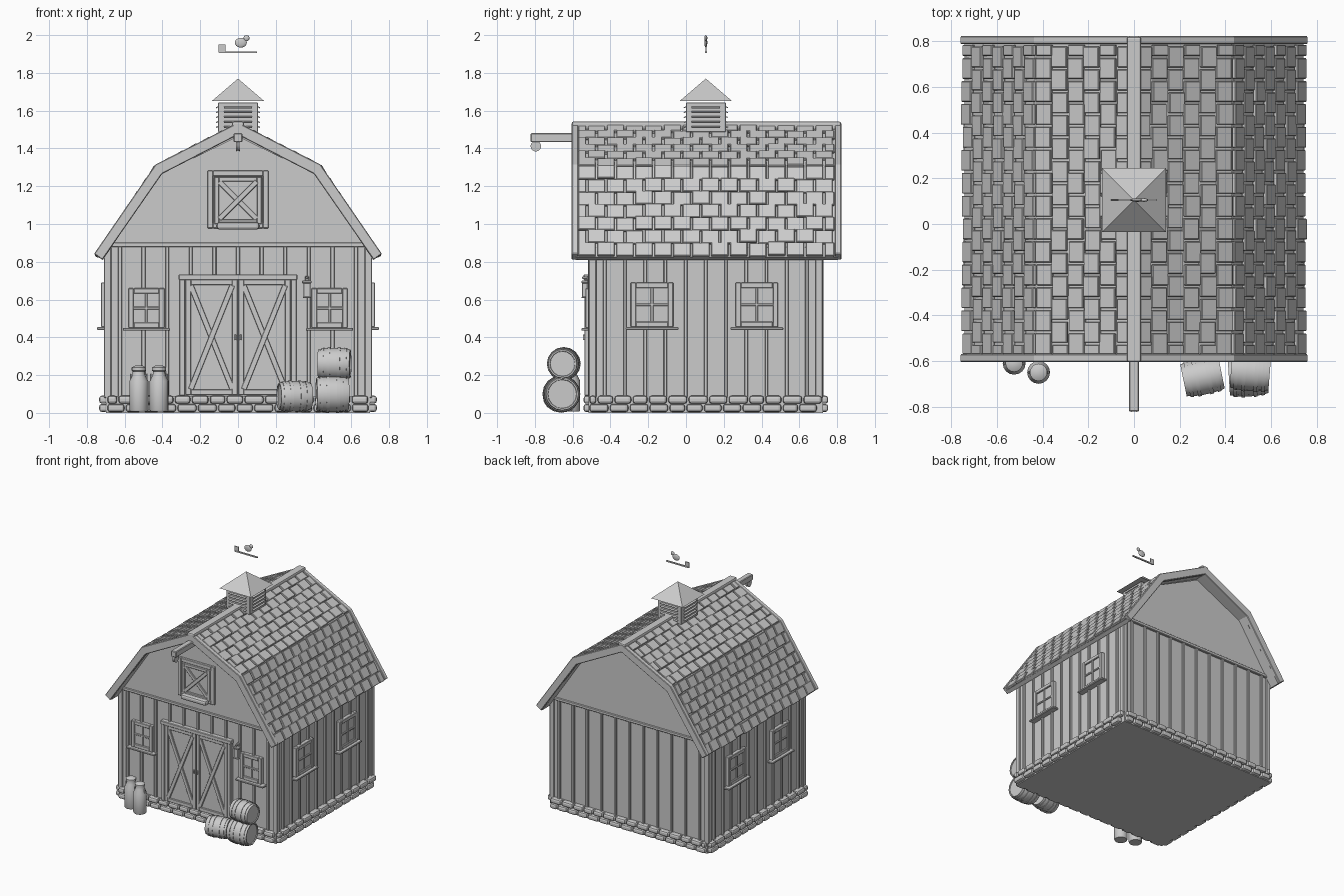
import bpy, bmesh, random
from math import pi, atan2, hypot, sin, cos
from mathutils import Matrix, Vector

if "Cube" in bpy.data.objects:
    bpy.data.objects.remove(bpy.data.objects["Cube"])

random.seed(4)
T = Matrix.Translation
R = Matrix.Rotation
I = Matrix.Identity(4)


def box(bm, c, s, rot=I):
    m = T(Vector(c)) @ rot @ Matrix.Diagonal((*s, 1))
    bmesh.ops.create_cube(bm, size=1, matrix=m)


def done(name, bm, bevel=0, segs=1, matrix=I, smooth=False):
    bmesh.ops.recalc_face_normals(bm, faces=bm.faces)
    me = bpy.data.meshes.new(name)
    bm.to_mesh(me)
    bm.free()
    ob = bpy.data.objects.new(name, me)
    bpy.context.collection.objects.link(ob)
    ob.matrix_world = matrix
    if bevel:
        b = ob.modifiers.new("bevel", 'BEVEL')
        b.width, b.segments = bevel, segs
    if smooth:
        bpy.ops.object.select_all(action='DESELECT')
        ob.select_set(True)
        bpy.context.view_layer.objects.active = ob
        bpy.ops.object.shade_smooth_by_angle(angle=0.6)
    return ob


def boxes(name, items, bevel=0.004, matrix=I, segs=1):
    bm = bmesh.new()
    for it in items:
        box(bm, *it)
    return done(name, bm, bevel, segs, matrix)


def prism(name, half, y0, y1, inner=None, bevel=0):
    """Extrude a mirrored x,z half profile along y; an inner profile makes a shell."""
    full = lambda h: h + [(-x, z) for x, z in reversed(h) if x > 0]
    loop = full(half) + (full(inner)[::-1] if inner else [])
    bm = bmesh.new()
    f = bm.faces.new([bm.verts.new((x, y0, z)) for x, z in loop])
    ext = bmesh.ops.extrude_face_region(bm, geom=[f], use_keep_orig=True)
    bmesh.ops.translate(bm, vec=(0, y1 - y0, 0),
                        verts=[g for g in ext['geom'] if isinstance(g, bmesh.types.BMVert)])
    return done(name, bm, bevel)


def lathe(name, prof, matrix, segs=16):
    bm = bmesh.new()
    vs = [bm.verts.new((r, 0, z)) for r, z in prof]
    es = [bm.edges.new(p) for p in zip(vs, vs[1:])]
    bmesh.ops.spin(bm, geom=vs + es, axis=(0, 0, 1), cent=(0, 0, 0), angle=2 * pi, steps=segs)
    bmesh.ops.remove_doubles(bm, verts=bm.verts, dist=1e-4)
    return done(name, bm, matrix=matrix, smooth=True)


def cross(x, z, w, h, y, t=0.028):
    """Two diagonal braces in an x-z rectangle."""
    a, l = atan2(h, w), hypot(w, h)
    return [((x, y - 0.003 * (s > 0), z), (l, 0.014, t), R(-s * a, 4, 'Y')) for s in (1, -1)]


def frame(x, z, w, h, y, t=0.025, d=0.02):
    return [((x + s * (w - t) / 2, y, z), (t, d, h)) for s in (1, -1)] + \
           [((x, y, z + s * (h - t) / 2), (w - 2 * t, d, t)) for s in (1, -1)]


# Barn body
Y0, Y1 = -0.505, 0.715
prism("barn_walls", [(0.695, 0.08), (0.695, 0.86), (0.415, 1.27), (0, 1.475)], Y0, Y1)
for nm, y in (("front", Y0 - 0.006), ("back", Y1 + 0.006)):
    prism(nm + "_gable_panel", [(0.69, 0.885), (0.41, 1.265), (0, 1.465)], y - 0.005, y + 0.005)
    boxes(nm + "_belt_board", [((0, y, 0.89), (1.38, 0.025, 0.025))])

# Battens and corner posts
bat = []
for i in range(11):
    x = -0.625 + i * 0.125
    lo = 0.08 if abs(x) > 0.32 else 0.72
    bat.append(((x, Y0 - 0.004, (lo + 0.88) / 2), (0.02, 0.02, 0.88 - lo)))
    bat.append(((x, Y1 + 0.004, 0.48), (0.02, 0.02, 0.8)))
for i in range(11):
    for s in (1, -1):
        bat.append(((s * 0.7, 0.105 + (i - 5) * 0.107, 0.48), (0.02, 0.018, 0.8)))
boxes("wall_battens", bat, 0.003)
boxes("corner_posts", [((s * 0.69, y, 0.48), (0.04, 0.04, 0.8)) for s in (1, -1) for y in (Y0 + 0.01, Y1 - 0.01)])

# Stone foundation
boxes("foundation_core", [((0, 0.105, 0.045), (1.4, 1.24, 0.09))], 0)
st = []
def stones(length, put, off):
    p = -length / 2 - off
    while p < length / 2:
        w = random.uniform(0.085, 0.11)
        a, b = max(p, -length / 2), min(p + w, length / 2)
        if b - a > 0.03:
            put((a + b) / 2, b - a - 0.008)
        p += w
for row, z in enumerate((0.026, 0.07)):
    o = row * 0.05
    for s in (1, -1):
        stones(1.39, lambda p, w: st.append(((p, 0.105 + s * 0.625, z), (w, 0.045, 0.042))), o)
        stones(1.24, lambda p, w: st.append(((s * 0.712, 0.105 + p, z), (0.046, w, 0.042))), o)
boxes("foundation_stones", st, 0.014, segs=2)

# Roof deck, barge boards and ridge
outer = [(0.742, 0.825), (0.425, 1.298), (0, 1.515)]
inner = [(0.715, 0.81), (0.405, 1.27), (0, 1.475)]
prism("roof_deck", outer, -0.585, 0.805, inner)
for nm, a in (("front", -0.605), ("back", 0.788)):
    prism(nm + "_barge_boards", [(0.762, 0.842), (0.437, 1.315), (0, 1.537)], a, a + 0.035,
          [(0.718, 0.81), (0.402, 1.265), (0, 1.472)], 0.004)
boxes("ridge_cap", [((0, 0.108, 1.52), (0.062, 1.426, 0.045))], 0.01, segs=2)

# Shingles on both slopes of both sides, laid in running bond
sh = []
for (x0, z0), (x1, z1), n in ((outer[0], outer[1], 7), (outer[1], outer[2], 6)):
    L, ang = hypot(x1 - x0, z1 - z0), atan2(z1 - z0, x0 - x1)
    nx, nz = sin(ang), cos(ang)
    for s in (1, -1):
        for r in range(n):
            t = (r + 0.5) / n
            for i in range(14):
                a = -0.575 + (i - 0.5 * (r % 2)) * 0.1005
                b = min(a + 0.1005, 0.79)
                a = max(a, -0.575)
                k, up = random.uniform(-0.005, 0.005), random.uniform(0.007, 0.012)
                cx, cz = x0 + (x1 - x0) * t + nx * up, z0 + (z1 - z0) * t + nz * up
                sh.append(((s * (cx + k * cos(ang)), (a + b) / 2, cz - k * sin(ang)),
                           (L / n - 0.002, b - a - 0.01, 0.018), R(s * (ang + 0.06), 4, 'Y')))
boxes("roof_shingles", sh, 0.003)

# Main double door
boxes("main_door_frame", [((s * 0.295, -0.52, 0.41), (0.03, 0.035, 0.64)) for s in (1, -1)]
      + [((0, -0.522, 0.718), (0.63, 0.04, 0.03))])
for s, nm in ((-1, "left"), (1, "right")):
    x = s * 0.14
    boxes(nm + "_main_door", [((x, -0.513, 0.4), (0.276, 0.02, 0.6))]
          + frame(x, 0.4, 0.275, 0.61, -0.528, 0.028, 0.016)
          + cross(x, 0.4, 0.22, 0.55, -0.528)
          + [((s * 0.014, -0.54, 0.4), (0.01, 0.012, 0.03))], 0.002)

# Loft door
boxes("loft_door", [((0, -0.518, 1.12), (0.26, 0.02, 0.26))]
      + frame(0, 1.13, 0.325, 0.305, -0.52, 0.03, 0.03)
      + frame(0, 1.125, 0.25, 0.25, -0.532, 0.025, 0.016)
      + cross(0, 1.125, 0.2, 0.2, -0.532), 0.003)
boxes("loft_sill", [((0, -0.55, 0.99), (0.225, 0.05, 0.04))], 0.014, segs=2)


# Windows, built facing -y and placed by matrix
def window(name, w, h, sill, m):
    boxes(name, [((0, -0.008, 0), (w - 0.02, 0.016, h - 0.02))]
          + frame(0, 0, w, h, -0.012, 0.028, 0.032)
          + [((0, -0.012, 0), (0.014, 0.024, h - 0.05)), ((0, -0.012, 0), (w - 0.05, 0.024, 0.014)),
             ((0, -0.024, -h / 2 - 0.008), (sill, 0.05, 0.014))], 0.003, m)

for s, nm in ((-1, "left"), (1, "right")):
    window("front_window_" + nm, 0.19, 0.21, 0.25, T((s * 0.485, Y0, 0.555)))
    for y, e in ((-0.18, "front"), (0.375, "rear")):
        window(f"{nm}_side_window_{e}", 0.225, 0.235, 0.28, T((s * 0.697, y, 0.572)) @ R(s * pi / 2, 4, 'Z'))

# Wall lantern
boxes("wall_lantern", [((0.365, -0.515, 0.68), (0.02, 0.02, 0.09)), ((0.365, -0.53, 0.715), (0.014, 0.04, 0.014)),
                       ((0.365, -0.535, 0.65), (0.036, 0.03, 0.075)), ((0.365, -0.535, 0.693), (0.05, 0.035, 0.014)),
                       ((0.365, -0.535, 0.612), (0.044, 0.035, 0.01))], 0.003)

# Hoist beam with pulley and hook
boxes("hoist_beam", [((0, -0.66, 1.457), (0.045, 0.325, 0.048))], 0.005)
lathe("hoist_pulley", [(0, -0.01), (0.028, -0.01), (0.022, 0), (0.028, 0.01), (0, 0.01)],
      T((0, -0.795, 1.412)) @ R(pi / 2, 4, 'Y'))

# Cupola
C = (0, 0.105)
boxes("cupola_body", [((0, C[1], 1.565), (0.212, 0.212, 0.155))], 0.003)
boxes("cupola_louvers", [(R(q * pi / 2, 3, 'Z') @ Vector((0, -0.108, 1.515 + i * 0.026)) + Vector((0, C[1], 0)),
                          (0.15, 0.018, 0.006), R(q * pi / 2, 4, 'Z') @ R(0.4, 4, 'X'))
                         for q in range(4) for i in range(5)], 0)
bm = bmesh.new()
bmesh.ops.create_cone(bm, cap_ends=True, segments=4, radius1=0.14 * 2 ** 0.5, radius2=0, depth=0.12,
                      matrix=T((0, C[1], 1.71)) @ R(pi / 4, 4, 'Z'))
done("cupola_roof", bm)

# Weather vane, floating above the cupola
boxes("vane_bar", [((0, C[1], 1.909), (0.2, 0.01, 0.01)), ((-0.085, C[1], 1.928), (0.036, 0.006, 0.042))], 0)
bm = bmesh.new()
for x, z, rx, rz in ((0.015, 1.96, 0.032, 0.026), (0.045, 1.984, 0.016, 0.016)):
    bmesh.ops.create_uvsphere(bm, u_segments=12, v_segments=8, radius=1,
                              matrix=T((x, C[1], z)) @ Matrix.Diagonal((rx, 0.008, rz, 1)))
done("vane_bird", bm, smooth=True)

# Milk cans
can = [(0, 0), (0.046, 0), (0.05, 0.008), (0.05, 0.16), (0.034, 0.192), (0.032, 0.212),
       (0.038, 0.216), (0.038, 0.232), (0.02, 0.242), (0, 0.242)]
for i, (x, y) in enumerate(((-0.525, -0.61), (-0.418, -0.65))):
    lathe(f"milk_can_{i + 1}", can, T((x, y, 0.008)))
    boxes(f"milk_can_handles_{i + 1}", [((x + s * 0.043, y, 0.185), (0.008, 0.014, 0.045)) for s in (1, -1)], 0.002)


# Lying barrels; the hoops are steps in the turned profile
def barrel(name, r, h, m):
    rad = lambda z: r - 0.11 * r * (2 * z / h) ** 2
    end, e = rad(h / 2), h / 2
    mid = []
    for t in (-0.36, -0.16, 0.16, 0.36):
        a, b = t * h - 0.008, t * h + 0.008
        mid += [(rad(a), a), (rad(a) + 0.004, a), (rad(b) + 0.004, b), (rad(b), b)]
    prof = [(0, -e + 0.006), (end - 0.01, -e + 0.006), (end - 0.008, -e), (end, -e)] + mid
    lathe(name, prof + [(end, e), (end - 0.008, e), (end - 0.01, e - 0.006), (0, e - 0.006)], m)

for nm, p, r, yaw in (("barrel_lower", (0.5, -0.66, 0.1), 0.096, 0.06), ("barrel_upper", (0.51, -0.647, 0.26), 0.085, -0.08),
                      ("barrel_side", (0.3, -0.668, 0.088), 0.08, 0.2)):
    barrel(nm, r, 0.17, T(p) @ R(yaw, 4, 'Z') @ R(pi / 2, 4, 'Y'))
